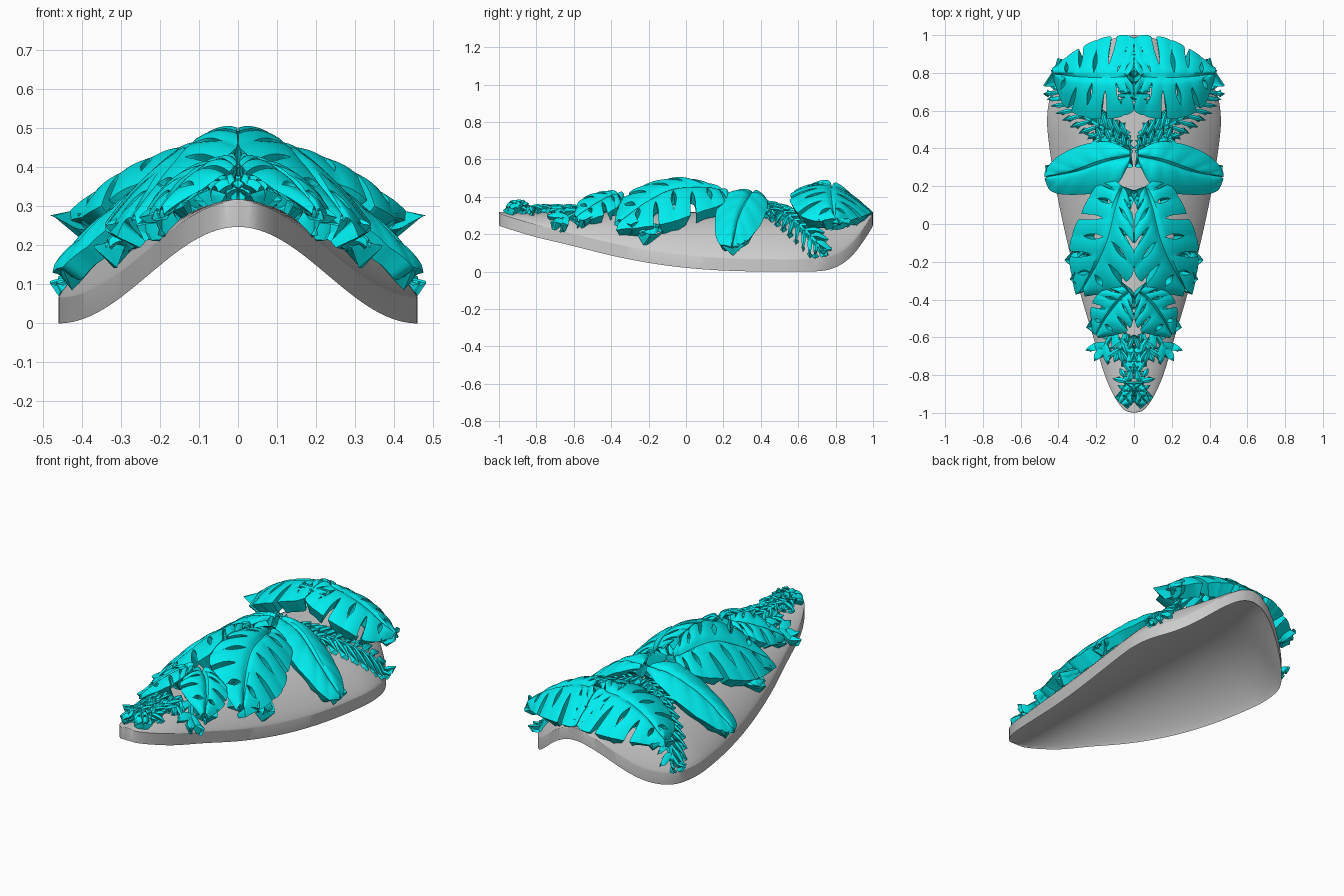
import bpy, bmesh, math
from mathutils import Vector as V

if "Cube" in bpy.data.objects:
    bpy.data.objects.remove(bpy.data.objects["Cube"])

teal = bpy.data.materials.new("teal")
teal.diffuse_color = (0.0, 0.85, 0.87, 1)
teal.use_nodes = True
teal.node_tree.nodes["Principled BSDF"].inputs["Base Color"].default_value = teal.diffuse_color

# teardrop outline of the base: half width, y
outline = [(0, -1), (.05, -.985), (.1, -.92), (.155, -.8), (.215, -.6), (.275, -.4), (.328, -.2),
           (.375, 0), (.415, .2), (.447, .4), (.46, .56), (.435, .7), (.36, .81), (.26, .9),
           (.15, .965), (.07, .993), (0, 1)]


def bell(x):
    """Height of the lower rim at half width x"""
    return 0.1235 * (1 + math.cos(math.pi * min(abs(x) / 0.46, 1)))


def arch(w, u):
    """Height of the shell underside: an arch between the rims"""
    return bell(w) + (.252 - bell(w)) * max(1 - u * u, 0) ** .85


def surface(x, y):
    for (w0, y0), (w1, y1) in zip(outline, outline[1:]):
        if y0 <= y <= y1:
            w = max(w0 + (w1 - w0) * (y - y0) / (y1 - y0), .02)
            return arch(w, min(x / w, 1)) + .066
    return .3


def spline(pts, s):
    """Catmull-Rom through points, s in 0..1"""
    p = [V(q) for q in pts]
    p = [p[0] * 2 - p[1]] + p + [p[-1] * 2 - p[-2]]
    f = min(max(s, 0), 1) * (len(pts) - 1)
    i = min(int(f), len(pts) - 2)
    t = f - i
    a, b, c, d = p[i:i + 4]
    return 0.5 * (2 * b + (c - a) * t + (2 * a - 5 * b + 4 * c - d) * t * t
                  + (3 * b - a - 3 * c + d) * t ** 3)


def finish(name, bm, thick=0, mat=None, angle=35):
    bmesh.ops.remove_doubles(bm, verts=bm.verts, dist=0.0004)
    bm.normal_update()
    if thick:
        for f in bm.faces:
            if f.normal.z < 0:
                f.normal_flip()
    else:
        bmesh.ops.recalc_face_normals(bm, faces=bm.faces)
    me = bpy.data.meshes.new(name)
    bm.to_mesh(me)
    bm.free()
    ob = bpy.data.objects.new(name, me)
    bpy.context.collection.objects.link(ob)
    if mat:
        me.materials.append(mat)
    if thick:
        m = ob.modifiers.new("thickness", 'SOLIDIFY')
        m.thickness, m.offset = thick, -1
        m = ob.modifiers.new("mirror", 'MIRROR')
        m.use_mirror_merge = False
    bpy.ops.object.select_all(action='DESELECT')
    ob.select_set(True)
    bpy.context.view_layer.objects.active = ob
    if thick:
        bpy.ops.object.convert(target='MESH')
    bpy.ops.object.shade_smooth_by_angle(angle=math.radians(angle))


def add_grid(bm, fn, nu, nv):
    vs = [[bm.verts.new(fn(i / nu, j / nv)) for j in range(nv + 1)] for i in range(nu + 1)]
    for i in range(nu):
        for j in range(nv):
            bm.faces.new((vs[i][j], vs[i + 1][j], vs[i + 1][j + 1], vs[i][j + 1]))


# arched base shell
def shell(dz):
    def fn(a, b):
        w, y = spline([V((*q, 0)) for q in outline], a)[:2]
        w, u = max(w, 0), math.sin((b - .5) * math.pi)
        return (u * w, y, arch(w, u) + dz)
    return fn


bm = bmesh.new()
lo, hi = shell(0), shell(0.066)
add_grid(bm, lo, 80, 32)
add_grid(bm, hi, 80, 32)
for side in (0, 1):
    add_grid(bm, lambda a, b: V(lo(a, side)).lerp(V(hi(a, side)), b), 80, 1)
finish("base_shell", bm, angle=22)


def leaf(name, mid, edges, lobes, thick, gap=.14, puff=.005, rounding=.025, sweep=1.3):
    """Leaf sheet lerped from midrib to each margin, split in lobes by slits and holes"""
    bm = bmesh.new()
    for edge in edges:
        for k in range(lobes):
            def opening(i, t):
                if i in (0, lobes):
                    return 0
                if i % 2 == 0:      # closed hole
                    return gap * max(0, math.sin(math.pi * (t - .15) / .55)) if .15 < t < .7 else 0
                return gap * math.sqrt(min(max((t - .35) / .3, 0), 1))

            def fn(u, t):
                a, b = k + opening(k, t), k + 1 - opening(k + 1, t)
                s = (a + (b - a) * u) / lobes
                c = 2 * u - 1
                p = spline(mid, s ** sweep).lerp(spline(edge, s), t * (1 - rounding * c ** 4))
                p.z += puff * (1 - c * c) * min(t * 4, 1) + .07 * t * (1 - t) - .012 * (1 - min(t * 8, 1))
                p.x = max(p.x, 0.001)
                return p
            add_grid(bm, fn, 6, 16)
    finish(name, bm, thick, teal)


def frond(name, path, n, length, width, lift, thick=.035, angle=50):
    """Pairs of pointed leaflets along a stem that hugs the shell"""
    bm = bmesh.new()
    path = [V((x, y, 0)) for x, y in path]

    def blade(p, d, l, w):
        side = V((-d.y, d.x, 0))

        def fn(a, b):
            c = 2 * b - 1
            q = p + d * l * a + side * c * w * (math.sin(math.pi * min(a * .92 + .08, 1)) ** .8)
            q.x = max(q.x, 0.001)
            q.z = surface(q.x, q.y) + lift + .006 * (1 - abs(c)) + .008 * math.sin(math.pi * a)
            return q
        add_grid(bm, fn, 6, 2)
    for i in range(n):
        s = (i + .5) / n
        p = spline(path, s)
        d = (spline(path, min(s + .02, 1)) - spline(path, s - .02)).normalized()
        size = .6 + .55 * math.sin(math.pi * (.15 + .75 * s))
        for sg in (-1, 1):
            a = sg * math.radians(angle)
            e = V((d.x * math.cos(a) - d.y * math.sin(a), d.x * math.sin(a) + d.y * math.cos(a), 0))
            blade(p, e, length * size, width)
    blade(path[-1], d, length * .7, width)

    def stem(a, b):
        q = spline(path, a)
        d = (spline(path, min(a + .02, 1)) - spline(path, a - .02)).normalized()
        q = q + V((-d.y, d.x, 0)) * (b - .5) * .016
        q.x = max(q.x, 0.001)
        q.z = surface(q.x, q.y) + lift
        return q
    add_grid(bm, stem, 20, 1)
    finish(name, bm, thick, teal)


# big split leaves at the back
leaf("back_split_leaf",
     [(.04, .78, .465), (.15, .775, .45), (.3, .78, .385), (.425, .795, .28)],
     [[(0, .83, .45), (0, .985, .325), (.15, .99, .31), (.3, .925, .285), (.435, .825, .255)],
      [(0, .73, .48), (.002, .6, .44), (.14, .555, .40), (.28, .57, .345), (.38, .64, .28), (.44, .815, .255)]],
     7, .085)

# long feathery fronds
frond("side_frond", [(.02, .46), (.15, .5), (.3, .6), (.41, .71)], 11, .105, .012, .035, .04)
frond("center_frond", [(.01, .38), (.08, .42), (.2, .46)], 5, .08, .011, .05, .04)

# smooth oval leaves
leaf("oval_leaf",
     [(.02, .36, .42), (.15, .33, .41), (.3, .28, .31), (.46, .25, .145)],
     [[(.02, .39, .415), (.13, .435, .38), (.27, .42, .29), (.4, .36, .195), (.465, .29, .14), (.475, .25, .13)],
      [(.03, .31, .42), (.09, .21, .41), (.2, .165, .335), (.35, .155, .225), (.44, .175, .15), (.475, .24, .13)]],
     6, .06, gap=0, rounding=0, sweep=1)

# big split leaves in the middle
leaf("middle_split_leaf",
     [(.06, .2, .43), (.1, .08, .46), (.14, -.08, .45), (.2, -.22, .375), (.27, -.34, .27)],
     [[(.1, .23, .42), (.2, .2, .36), (.28, .06, .31), (.335, -.08, .26), (.34, -.22, .235), (.31, -.375, .22)],
      [(.03, .16, .44), (.004, .03, .48), (.002, -.1, .495), (.005, -.26, .445), (.1, -.35, .375), (.26, -.385, .25)]],
     7, .085)
leaf("lower_round_leaf",
     [(.25, -.15, .24), (.3, -.19, .22), (.33, -.225, .2)],
     [[(.26, -.14, .24), (.33, -.16, .2), (.34, -.22, .195)],
      [(.25, -.17, .24), (.28, -.25, .22), (.33, -.245, .195)]],
     3, .05, gap=0, puff=.004, rounding=0)

# smaller split leaves towards the front
leaf("front_split_leaf",
     [(.025, -.36, .41), (.08, -.41, .405), (.15, -.5, .355), (.2, -.585, .285)],
     [[(.06, -.33, .41), (.18, -.36, .35), (.23, -.45, .295), (.22, -.58, .265)],
      [(.005, -.4, .42), (.004, -.5, .405), (.04, -.57, .375), (.19, -.605, .28)]],
     5, .065)

# front sprigs and tip leaves
frond("front_side_sprig", [(.06, -.52), (.13, -.6), (.17, -.66)], 2, .11, .02, .03, .045, 38)
frond("front_middle_sprig", [(.05, -.58), (.07, -.64), (.085, -.68)], 2, .08, .014, .03, .04, 35)
frond("front_center_sprig", [(.012, -.82), (.02, -.74), (.035, -.63)], 3, .09, .011, .03, .04, 28)
frond("tip_sprig", [(.012, -.93), (.025, -.86), (.05, -.81)], 2, .075, .014, .03, .045, 50)
leaf("tip_leaf",
     [(.008, -.87, .365), (.035, -.91, .36), (.07, -.95, .335)],
     [[(.012, -.86, .365), (.06, -.89, .35), (.085, -.935, .33)],
      [(.004, -.89, .365), (.01, -.95, .36), (.05, -.965, .335)]],
     3, .045, puff=.004)
